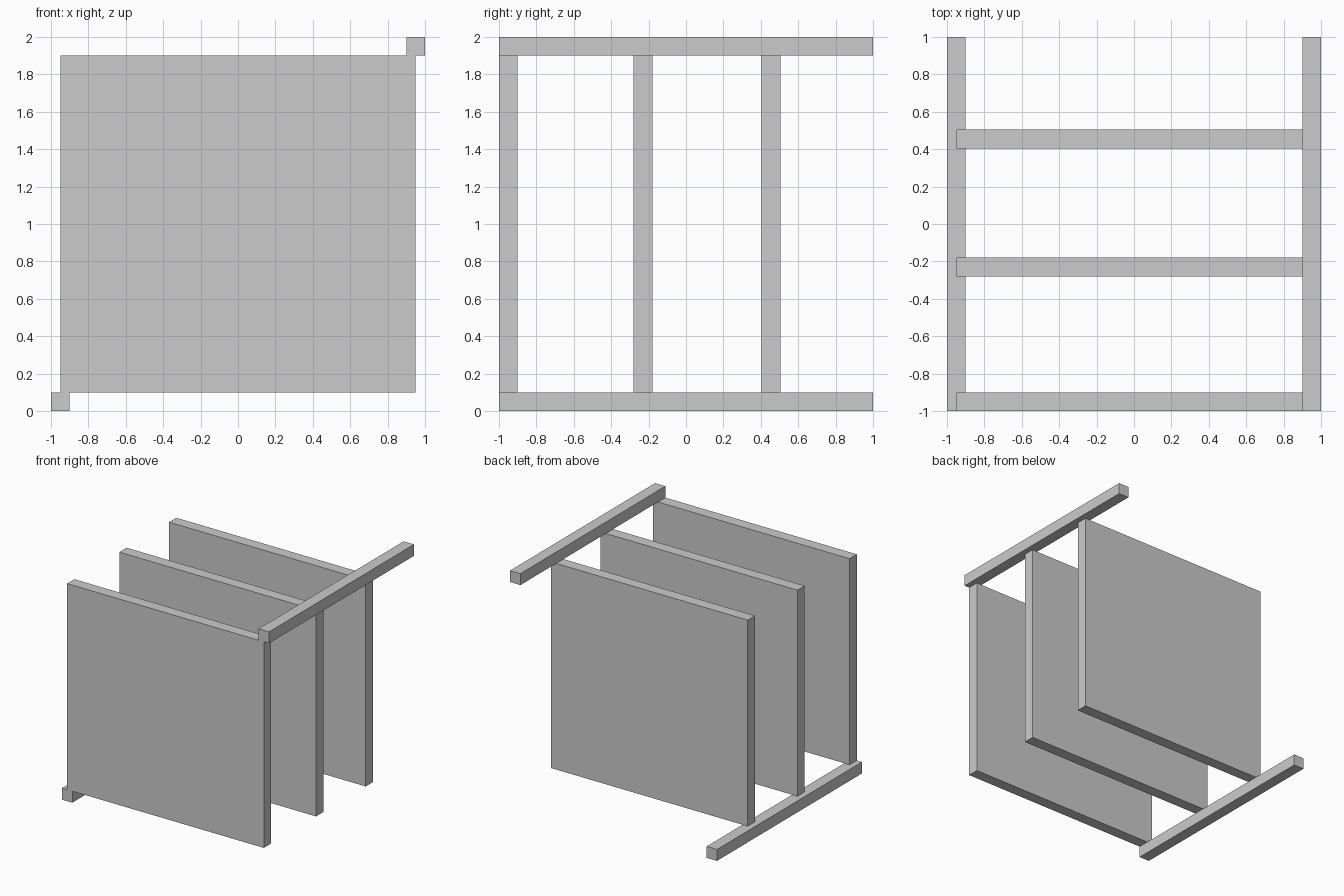
import bpy

if "Cube" in bpy.data.objects:
    bpy.data.objects.remove(bpy.data.objects["Cube"])


def box(name, low, high):
    """Add a box spanning two opposite corners."""
    centre = [(a + b) / 2 for a, b in zip(low, high)]
    bpy.ops.mesh.primitive_cube_add(size=1, location=centre)
    obj = bpy.context.object
    obj.name = name
    obj.scale = [b - a for a, b in zip(low, high)]
    bpy.ops.object.transform_apply(location=False, rotation=False, scale=True)
    return obj


# Upright panels, front to back
for name, y in (("front_panel", -1.0), ("middle_panel", -0.28), ("back_panel", 0.405)):
    box(name, (-0.95, y, 0.1), (0.95, y + 0.1, 1.9))

# Rails at diagonally opposite edges: bottom left and top right
box("bottom_left_rail", (-1, -1, 0), (-0.9, 1, 0.1))
box("top_right_rail", (0.9, -1, 1.9), (1, 1, 2))
